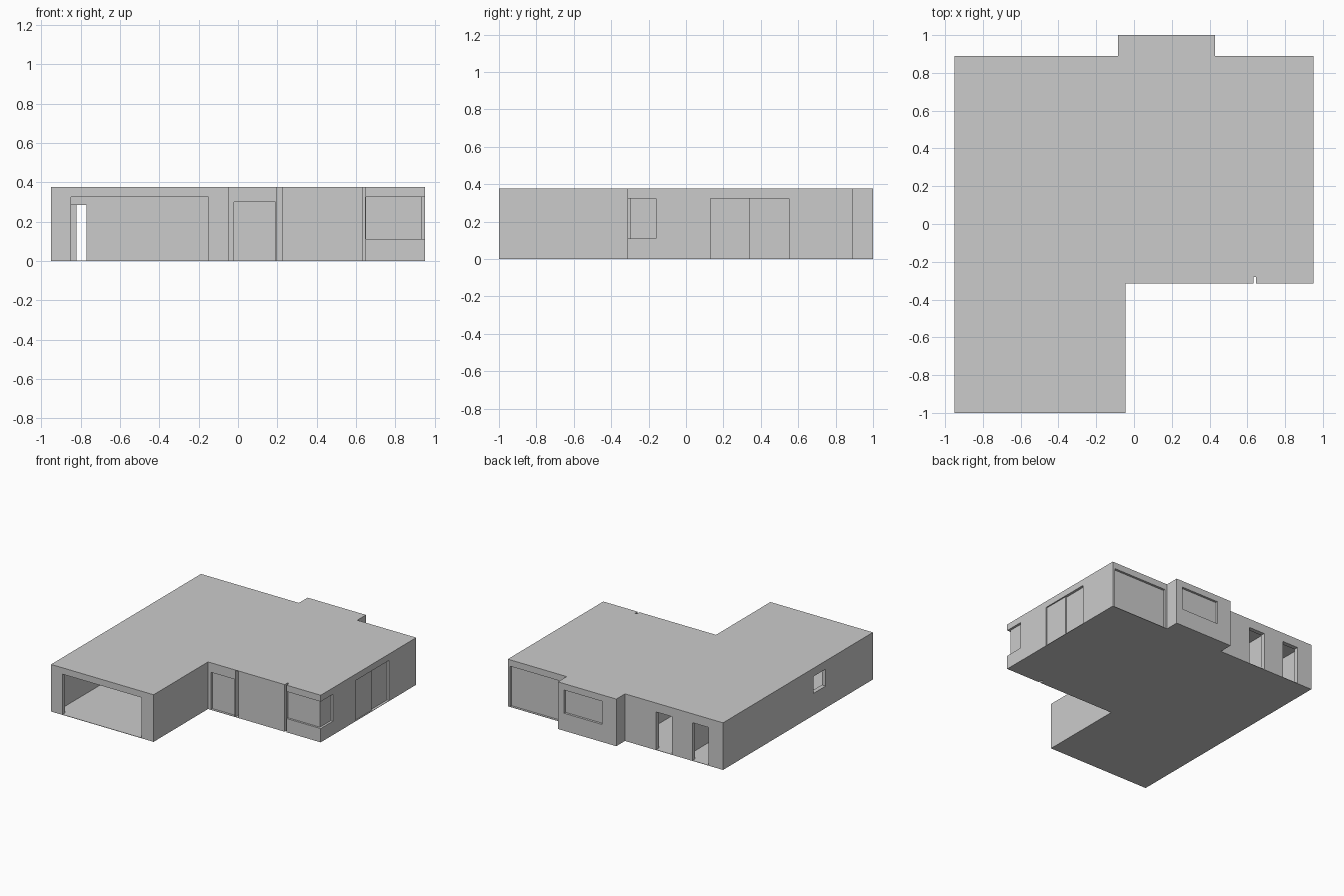
import bpy
import bmesh

if "Cube" in bpy.data.objects:
    bpy.data.objects.remove(bpy.data.objects["Cube"])

H = 0.376      # building height
FLOOR = 0.003  # thin floor sheet
CEIL = 0.373   # underside of the thin roof sheet

grey = bpy.data.materials.new("plaster_grey")
grey.diffuse_color = (0.6, 0.6, 0.6, 1)
grey.use_nodes = True
grey.node_tree.nodes["Principled BSDF"].inputs["Base Color"].default_value = grey.diffuse_color


def prism(name, outline, z0, z1):
    """Vertical prism from a plan outline."""
    bm = bmesh.new()
    face = bm.faces.new([bm.verts.new((x, y, z0)) for x, y in outline])
    top = bmesh.ops.extrude_face_region(bm, geom=[face])["geom"]
    bmesh.ops.translate(bm, vec=(0, 0, z1 - z0),
                        verts=[v for v in top if isinstance(v, bmesh.types.BMVert)])
    bmesh.ops.recalc_face_normals(bm, faces=bm.faces[:])
    mesh = bpy.data.meshes.new(name)
    bm.to_mesh(mesh)
    bm.free()
    obj = bpy.data.objects.new(name, mesh)
    bpy.context.collection.objects.link(obj)
    mesh.materials.append(grey)
    return obj


def cut(target, x0, x1, y0, y1, z0=FLOOR, z1=CEIL):
    """Remove a box from the building."""
    cutter = prism("cutter", [(x0, y0), (x1, y0), (x1, y1), (x0, y1)], z0, z1)
    cutter.hide_render = True
    mod = target.modifiers.new("cut", "BOOLEAN")
    mod.operation = "DIFFERENCE"
    mod.solver = "EXACT"
    mod.object = cutter
    bpy.context.view_layer.objects.active = target
    bpy.ops.object.modifier_apply(modifier=mod.name)
    bpy.data.objects.remove(cutter, do_unlink=True)


# Solid house body: main block, garage wing and rear bay
house = prism("house", [
    (-0.95, -1), (-0.045, -1), (-0.045, -0.314), (0.95, -0.314), (0.95, 0.89),
    (0.43, 0.89), (0.43, 1), (-0.085, 1), (-0.085, 0.89), (-0.95, 0.89)], 0, H)

# Rooms
for room in [
    (-0.915, -0.08, -0.965, -0.20),   # garage
    (-0.915, -0.60, -0.18, 0.855),    # rear left room
    (-0.58, -0.12, 0.30, 0.855),      # rear middle room
    (-0.58, -0.10, -0.18, 0.28),      # hall
    (-0.08, 0.915, -0.265, 0.855),    # living room
    (-0.05, 0.395, 0.84, 0.965),      # bay
]:
    cut(house, *room)

# Open doorways and holes that go right through a wall
for hole in [
    (-0.85, -0.15, -1.02, -0.95, FLOOR, 0.325),   # garage door
    (-0.90, -0.77, -0.21, -0.17, FLOOR, 0.285),   # garage inner door
    (-0.82, -0.68, 0.84, 0.92, FLOOR, 0.305),     # rear door, left room
    (-0.50, -0.36, 0.84, 0.92, FLOOR, 0.305),     # rear door, middle room
    (-0.12, -0.06, 0.00, 0.14, FLOOR, 0.285),     # hall to living room
    (-0.48, -0.36, 0.27, 0.31, FLOOR, 0.285),     # hall to middle room
    (-0.97, -0.90, -0.405, -0.25, 0.175, 0.31),   # garage side window
    (0.197, 0.225, -0.34, -0.25, FLOOR, CEIL),    # slot beside front door
]:
    cut(house, *hole)

# Recesses that leave a thin door leaf or glass pane behind
for recess in [
    (-0.02, 0.19, -0.34, -0.295, FLOOR, 0.30),    # front door
    (0.65, 0.97, -0.34, -0.298, 0.11, 0.325),     # corner window, front
    (0.932, 0.97, -0.34, -0.16, 0.11, 0.325),     # corner window, side
    (0.94, 0.97, 0.13, 0.35, FLOOR, 0.325),       # side sliding door, outer leaf
    (0.93, 0.97, 0.34, 0.55, FLOOR, 0.325),       # side sliding door, inner leaf
    (0.45, 0.93, 0.872, 0.92, FLOOR, 0.325),      # rear sliding door
    (0.04, 0.375, 0.982, 1.03, 0.14, 0.325),      # bay window
    (0.632, 0.647, -0.34, -0.28, -0.05, H + 0.05),  # full-height wall groove
]:
    cut(house, *recess)
